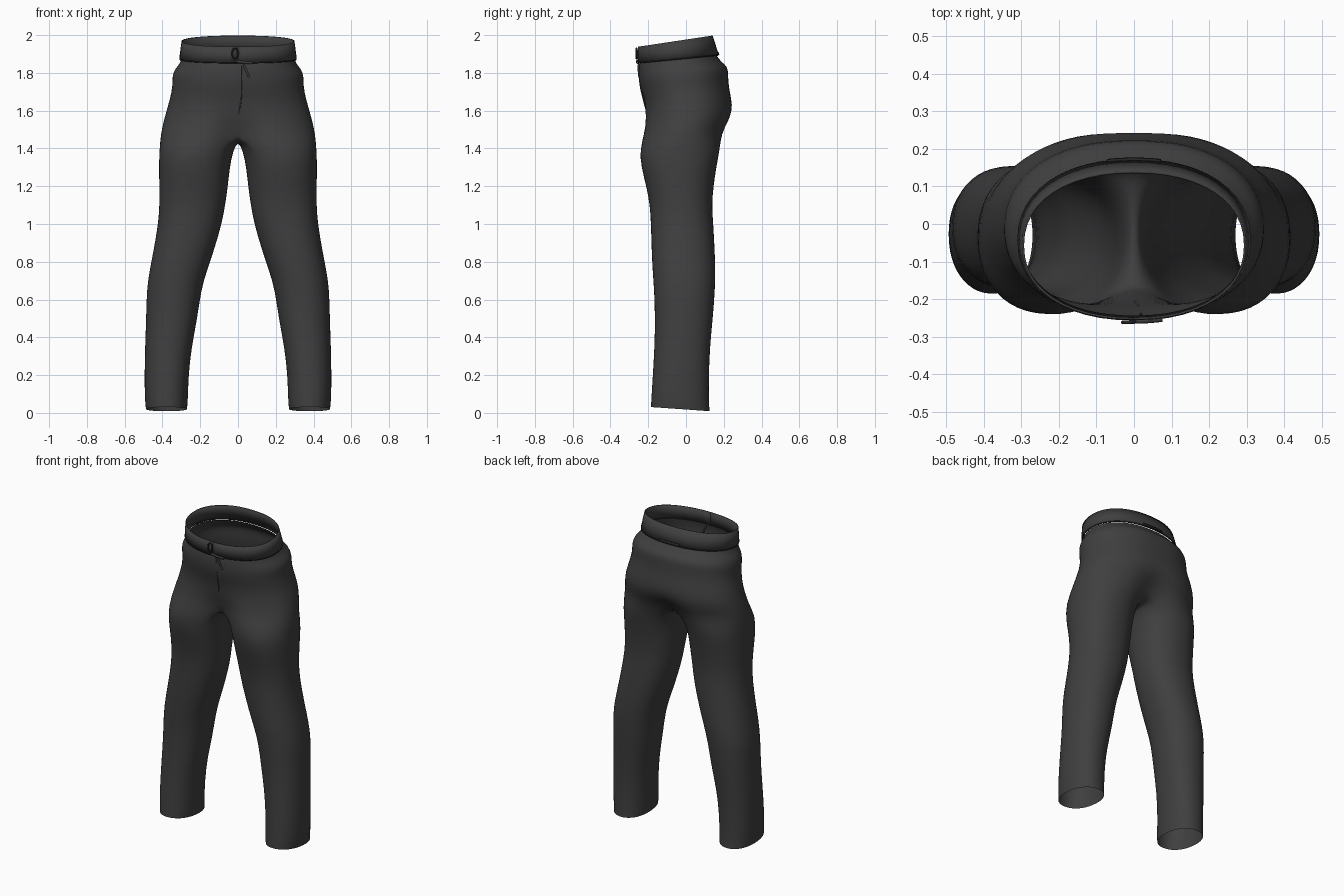
import bpy, bmesh
from math import sin, cos, pi, exp, radians

if "Cube" in bpy.data.objects:
    bpy.data.objects.remove(bpy.data.objects["Cube"])


def material(name, value):
    m = bpy.data.materials.new(name)
    m.use_nodes = True
    m.diffuse_color = (value, value, value, 1)
    m.node_tree.nodes["Principled BSDF"].inputs["Base Color"].default_value = (value, value, value, 1)
    return m


cloth = material("charcoal cloth", 0.05)
dark = material("dark trim", 0.018)

OUTER, INNER = 18, 9      # columns around the outside of a leg / along the crotch
SPREAD = radians(55)      # half angle taken by the crotch columns


def power(v, n):
    return (1 if v >= 0 else -1) * abs(v) ** (2 / n)


def oval(a, x0, x1, y0, y1, n=2.2):
    return ((x0 + x1) / 2 + (x1 - x0) / 2 * power(cos(a), n),
            (y0 + y1) / 2 + (y1 - y0) / 2 * power(sin(a), n))


def make(name, verts, faces, mat, mirror=False, subdivide=0, thickness=0):
    mesh = bpy.data.meshes.new(name)
    mesh.from_pydata(verts, [], faces)
    bm = bmesh.new()
    bm.from_mesh(mesh)
    bmesh.ops.recalc_face_normals(bm, faces=bm.faces)
    bm.to_mesh(mesh)
    bm.free()
    mesh.materials.append(mat)
    ob = bpy.data.objects.new(name, mesh)
    bpy.context.collection.objects.link(ob)
    if mirror:
        mod = ob.modifiers.new("mirror", 'MIRROR')
        mod.use_clip = True
    if thickness:
        mod = ob.modifiers.new("thickness", 'SOLIDIFY')
        mod.thickness, mod.offset = thickness, 0
    if subdivide:
        mod = ob.modifiers.new("smooth", 'SUBSURF')
        mod.levels = mod.render_levels = subdivide
    for f in mesh.polygons:
        f.use_smooth = True
    return ob


# Leg sections: height, inner x, outer x, front y, back y
legs = [(0.02, .27, .488, -.187, .127), (0.06, .265, .494, -.185, .122),
        (0.2, .262, .496, -.177, .122), (0.35, .245, .493, -.168, .128),
        (0.5, .215, .487, -.165, .143), (0.65, .195, .485, -.17, .155),
        (0.75, .165, .47, -.178, .157), (0.85, .13, .45, -.183, .154),
        (1.0, .085, .424, -.187, .146), (1.1, .067, .417, -.192, .138),
        (1.2, .053, .418, -.212, .147), (1.3, .043, .42, -.238, .162),
        (1.39, .025, .418, -.248, .18)]
# Hip sections: height, outer x, front y, back y, front and back centre creases
hips = [(1.48, .41, -.243, .21, .085, .075), (1.54, .396, -.232, .24, .04, .03),
        (1.6, .38, -.226, .254, .015, .008), (1.66, .362, -.228, .245, .006, .004),
        (1.73, .347, -.246, .228, 0, .003), (1.785, .35, -.252, .227, 0, .003),
        (1.82, .335, -.252, .223, 0, .003), (1.845, .312, -.251, .188, 0, .003),
        (1.875, .301, -.245, .163, 0, 0)]


def hip_ring(z, x, yf, yb, crease_f, crease_b):
    ring = []
    for i in range(OUTER):
        a = -pi / 2 + pi * i / (OUTER - 1)
        px, py = oval(a, -x, x, yf, yb)
        dip = exp(-(px / 0.09) ** 2)
        py += dip * (crease_f if py < 0 else -crease_b)
        # upper sections tilt up towards the back
        tilt = 0.085 * max(0, (z - 1.7) / 0.175)
        ring.append((0 if i in (0, OUTER - 1) else px, py, z + tilt * (py + 0.03)))
    return ring


verts, faces = [], []
N = OUTER + INNER
for z, x0, x1, y0, y1 in legs:
    for i in range(N):
        if i < OUTER:
            a = -pi + SPREAD + (2 * pi - 2 * SPREAD) * i / (OUTER - 1)
        else:
            a = pi - SPREAD + 2 * SPREAD * (i - OUTER + 1) / (INNER + 1)
        x, y = oval(a, x0, x1, y0, y1)
        hem = -0.07 * (y + 0.03) if z < 0.1 else 0
        verts.append((x, y, z + hem))

# Crotch section: outer half plus a dipping seam on the centre line
first = hip_ring(*hips[0])
verts += first
front, back = first[0], first[-1]
for k in range(1, INNER + 1):
    t = k / (INNER + 1)
    verts.append((0, back[1] + (front[1] - back[1]) * t, hips[0][0] - 0.04 * sin(pi * t)))
for r in range(len(legs)):
    for i in range(N):
        j = (i + 1) % N
        faces.append((r * N + i, r * N + j, (r + 1) * N + j, (r + 1) * N + i))

# Hips continue from the outer half only
low = len(legs) * N
for h in hips[1:]:
    high = len(verts)
    verts += hip_ring(*h)
    for i in range(OUTER - 1):
        faces.append((low + i, low + i + 1, high + i + 1, high + i))
    low = high
make("trouser_body", verts, faces, cloth, mirror=True, subdivide=1)


# Waistband: t = 0 at the lower edge, 1 at the upper edge
def band_point(a, t, out=0.0):
    x, y = oval(a, -.308 + .012 * t - out, .308 - .012 * t + out,
                -.254 + .002 * t - out, .17 - .032 * t + out)
    tilt = 0.1 + 0.05 * t
    return x, y, 1.855 + 0.083 * t + tilt * (y + 0.254)


def band_strip(name, a0, a1, t0, t1, out, mat, thickness=0, steps=48, rows=2):
    vs, fs = [], []
    for r in range(rows + 1):
        for i in range(steps + 1):
            vs.append(band_point(a0 + (a1 - a0) * i / steps, t0 + (t1 - t0) * r / rows, out))
    w = steps + 1
    for r in range(rows):
        for i in range(steps):
            fs.append((r * w + i, r * w + i + 1, (r + 1) * w + i + 1, (r + 1) * w + i))
    return make(name, vs, fs, mat, thickness=thickness)


band_strip("waistband", -pi / 2, 3 * pi / 2, 0, 1, 0, cloth, 0.006)
band_strip("waistband_seam", -pi / 2, 3 * pi / 2, -.06, .02, -.001, dark, 0.005, rows=1)
band_strip("back_band_patch", pi / 2 - .2, pi / 2 + .2, -.02, .12, .004, dark, 0.005, 12, 1)


# Small cords and creases as rounded curves
def cord(name, points, radius, mat, cyclic=False):
    cu = bpy.data.curves.new(name, 'CURVE')
    cu.dimensions = '3D'
    cu.bevel_depth, cu.bevel_resolution = radius, 1
    cu.resolution_u = 4
    sp = cu.splines.new('BEZIER')
    sp.bezier_points.add(len(points) - 1)
    for bp, p in zip(sp.bezier_points, points):
        bp.co = p
        bp.handle_left_type = bp.handle_right_type = 'AUTO'
    sp.use_cyclic_u = cyclic
    cu.materials.append(mat)
    ob = bpy.data.objects.new(name, cu)
    bpy.context.collection.objects.link(ob)
    return ob


cord("button_loop", [(-.03, -.262, 1.9), (-.015, -.262, 1.93), (0, -.262, 1.9), (-.015, -.262, 1.875)],
     0.005, dark, True)
cord("band_tab", [(-.01, -.258, 1.862), (.03, -.258, 1.856), (.075, -.254, 1.852)], 0.007, cloth)
cord("fly_fold", [(.03, -.25, 1.845), (.042, -.25, 1.815), (.06, -.246, 1.775)], 0.006, cloth)
cord("fly_seam", [(.018, -.25, 1.84), (.018, -.244, 1.74), (.016, -.224, 1.65), (.002, -.205, 1.58)],
     0.003, cloth)
